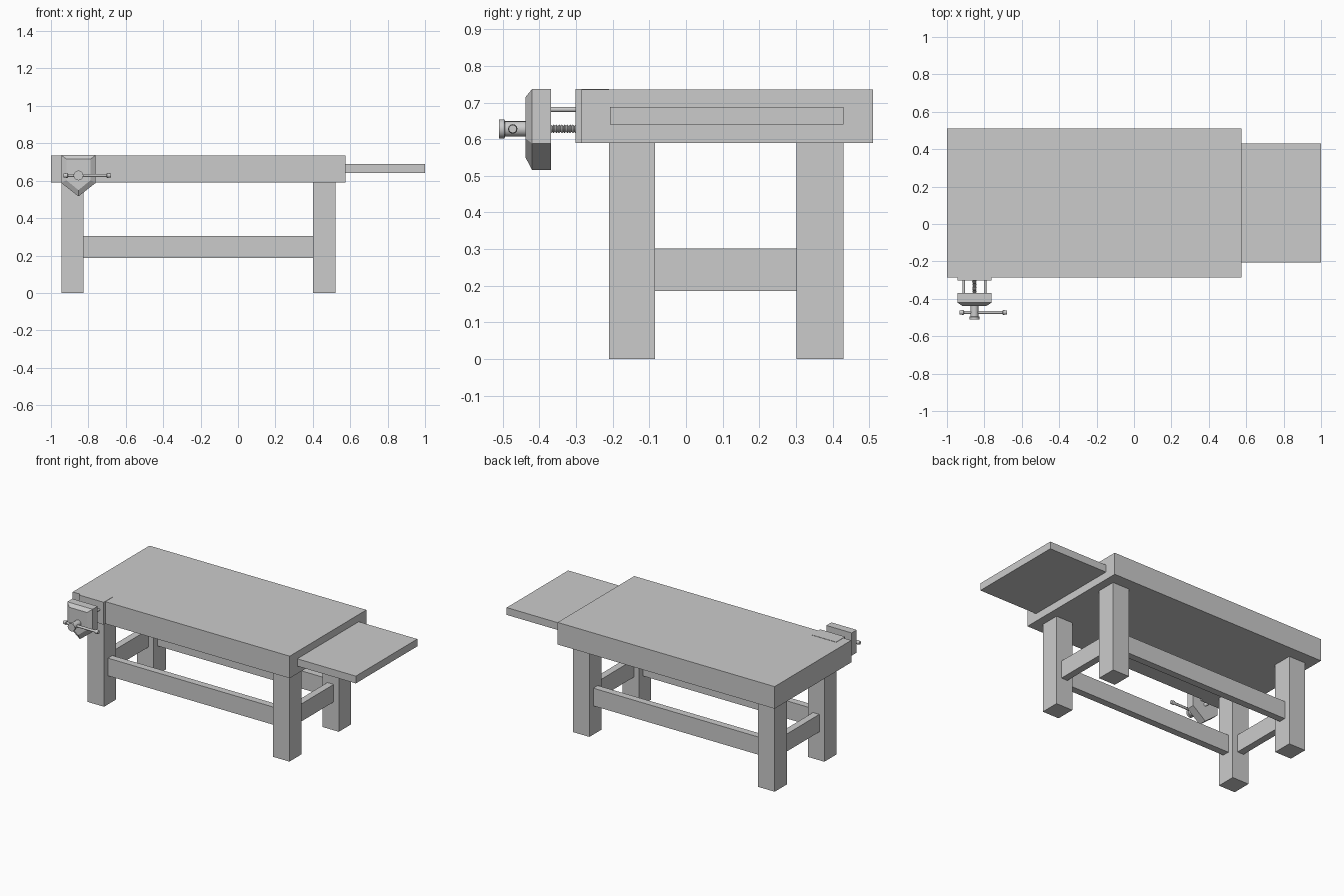
import bpy, bmesh, math
from mathutils import Matrix, Vector

if "Cube" in bpy.data.objects:
    bpy.data.objects.remove(bpy.data.objects["Cube"], do_unlink=True)

grey = bpy.data.materials.new("plain grey")
grey.use_nodes = True
colour = (0.6, 0.6, 0.6, 1)
grey.diffuse_color = colour
grey.node_tree.nodes["Principled BSDF"].inputs["Base Color"].default_value = colour


def finish(name, bm, smooth=False):
    bmesh.ops.recalc_face_normals(bm, faces=bm.faces)
    mesh = bpy.data.meshes.new(name)
    bm.to_mesh(mesh)
    bm.free()
    mesh.materials.append(grey)
    ob = bpy.data.objects.new(name, mesh)
    bpy.context.collection.objects.link(ob)
    if smooth:
        bpy.ops.object.select_all(action="DESELECT")
        ob.select_set(True)
        bpy.context.view_layer.objects.active = ob
        bpy.ops.object.shade_smooth_by_angle(angle=math.radians(35))
    return ob


def box(name, x, y, z):
    """Box from (low, high) pairs."""
    bm = bmesh.new()
    bmesh.ops.create_cube(bm, size=1)
    for v in bm.verts:
        v.co = [(r[0] + r[1]) / 2 + c * (r[1] - r[0]) for r, c in zip((x, y, z), v.co)]
    return finish(name, bm)


def lathe(name, profile, origin, axis, sides=16):
    """Closed turned part; profile is (distance along axis, radius)."""
    bm = bmesh.new()
    turn = Vector((0, 0, 1)).rotation_difference(Vector(axis)).to_matrix().to_4x4()
    place = Matrix.Translation(origin) @ turn
    rings = []
    for d, r in profile:
        angles = [math.tau * i / sides for i in range(sides)]
        rings.append([bm.verts.new(place @ Vector((r * math.cos(a), r * math.sin(a), d)))
                      for a in angles])
    for a, b in zip(rings, rings[1:]):
        for i in range(sides):
            j = (i + 1) % sides
            bm.faces.new((a[i], a[j], b[j], b[i]))
    bm.faces.new(rings[0])
    bm.faces.new(rings[-1])
    return finish(name, bm, True)


# Table top and side shelf
box("table_top", (-1, 0.575), (-0.285, 0.51), (0.59, 0.735))
box("side_shelf", (0.57, 1), (-0.207, 0.43), (0.64, 0.688))

# Legs
leg_x = {"right": (-0.945, -0.825), "left": (0.4, 0.52)}
leg_y = {"front": (-0.21, -0.085), "back": (0.302, 0.43)}
for side, xs in leg_x.items():
    for end, ys in leg_y.items():
        box(f"{end}_{side}_leg", xs, ys, (0, 0.59))

# Stretchers, centred on the legs
half = 0.023
for end, ys in leg_y.items():
    mid = sum(ys) / 2
    box(f"{end}_stretcher", (-0.825, 0.4), (mid - half, mid + half), (0.188, 0.304))
for side, xs in leg_x.items():
    mid = sum(xs) / 2
    box(f"{side}_stretcher", (mid - half, mid + half), (-0.085, 0.302), (0.186, 0.301))

# Vise: fixed jaw let into the table edge
vx, vz = -0.853, 0.628
box("fixed_jaw", (-0.943, -0.763), (-0.302, -0.21), (0.59, 0.737))

# Vise: moving jaw with pointed bottom and chamfered front
outline = [(-0.092, 0.737), (0.092, 0.737), (0.092, 0.588), (0, 0.516), (-0.092, 0.588)]
inner = [(-0.064, 0.715), (0.064, 0.715), (0.064, 0.602), (0, 0.55), (-0.064, 0.602)]
bm = bmesh.new()
loops = [[bm.verts.new((vx + x, y, z)) for x, z in pts]
         for y, pts in ((-0.368, outline), (-0.42, outline), (-0.438, inner))]
for a, b in zip(loops, loops[1:]):
    for i in range(5):
        j = (i + 1) % 5
        bm.faces.new((a[i], a[j], b[j], b[i]))
bm.faces.new(loops[0])
bm.faces.new(loops[-1])
finish("moving_jaw", bm)

# Vise: guide rods
for name, dx in (("right", -0.057), ("left", 0.057)):
    lathe(f"{name}_guide_rod", [(0, 0.007), (0.09, 0.007)],
          (vx + dx, -0.38, 0.681), (0, 1, 0), 12)

# Vise: threaded screw
steps = 24
thread = [(0.09 * i / steps, 0.012 if i % 2 else 0.008) for i in range(steps + 1)]
lathe("vise_screw", thread, (vx, -0.38, vz), (0, 1, 0))

# Vise: screw head and its sliding handle
lathe("screw_head", [(0, 0.026), (0.014, 0.026), (0.016, 0.021), (0.075, 0.021)],
      (vx, -0.51, vz), (0, 1, 0), 20)
handle = [(0, 0.011), (0.02, 0.013), (0.023, 0.008)]
length = 0.252
lathe("vise_handle", handle + [(length - d, r) for d, r in reversed(handle)],
      (-0.932, -0.473, vz), (1, 0, 0), 12)
